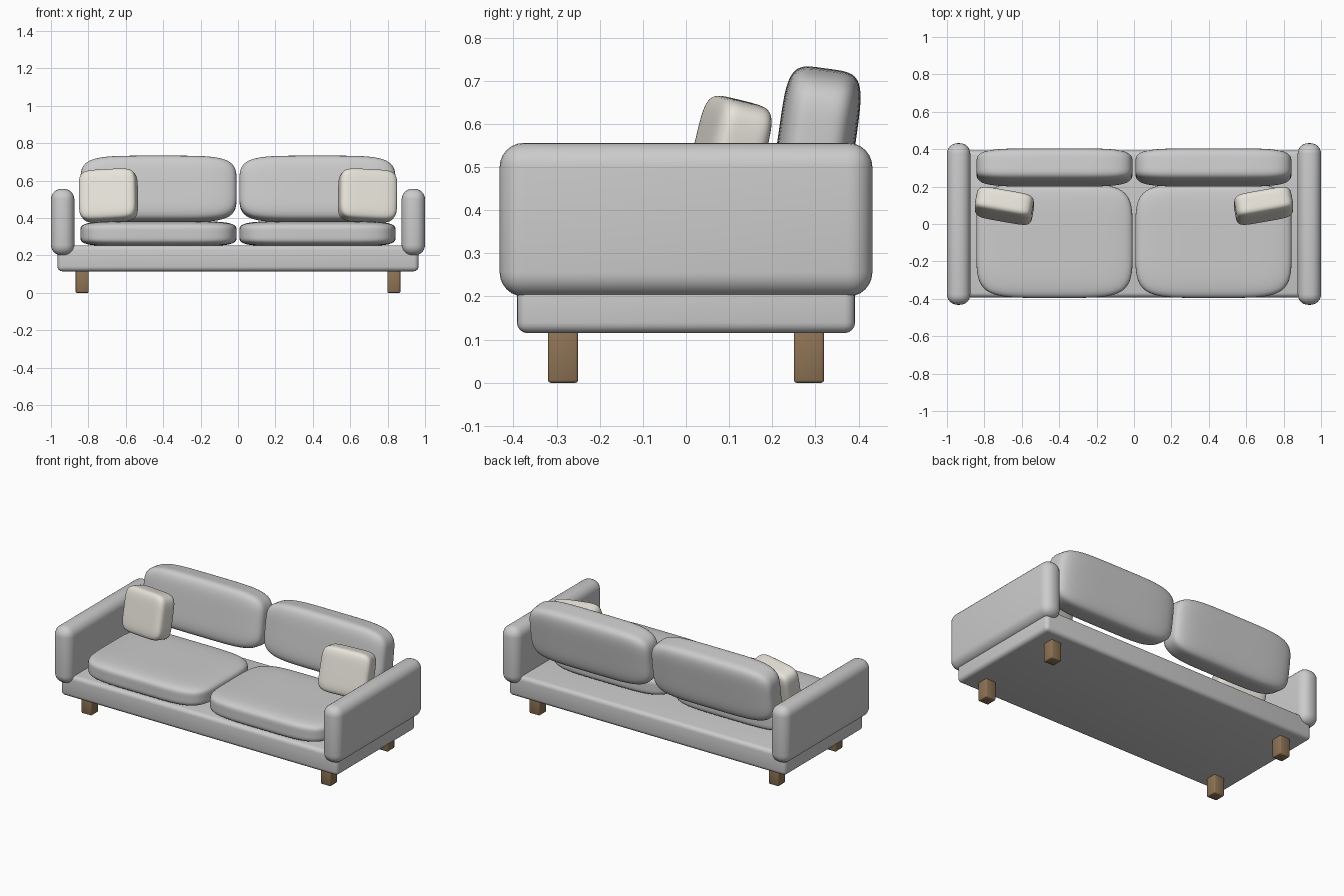
import bpy, bmesh
from math import radians

if "Cube" in bpy.data.objects:
    bpy.data.objects.remove(bpy.data.objects["Cube"])


def material(name, rgb):
    m = bpy.data.materials.new(name)
    m.diffuse_color = (*rgb, 1)
    m.use_nodes = True
    m.node_tree.nodes["Principled BSDF"].inputs["Base Color"].default_value = m.diffuse_color
    return m


def finish(bm, name, mat=None):
    me = bpy.data.meshes.new(name)
    bm.to_mesh(me)
    bm.free()
    ob = bpy.data.objects.new(name, me)
    bpy.context.collection.objects.link(ob)
    for p in me.polygons:
        p.use_smooth = True
    if mat:
        me.materials.append(mat)
    return ob


def rounded_box(name, lo, hi, radius, segments, mat=None):
    bm = bmesh.new()
    bmesh.ops.create_cube(bm, size=1)
    for v in bm.verts:
        v.co = [(a + b) / 2 + c * (b - a) for a, b, c in zip(lo, hi, v.co)]
    bmesh.ops.bevel(bm, geom=bm.edges[:], offset=radius, segments=segments,
                    profile=0.5, affect='EDGES', clamp_overlap=True)
    return finish(bm, name, mat)


def cushion(name, centre, half, power, rot=(0, 0, 0), mat=None):
    # soft pillow: subdivided cube pushed onto a superellipsoid
    bm = bmesh.new()
    bmesh.ops.create_cube(bm, size=2)
    bmesh.ops.subdivide_edges(bm, edges=bm.edges[:], cuts=19, use_grid_fill=True)
    for v in bm.verts:
        v.co /= sum(abs(c) ** power for c in v.co) ** (1 / power)
        v.co = [c * h for c, h in zip(v.co, half)]
    ob = finish(bm, name, mat)
    ob.location = centre
    ob.rotation_euler = [radians(a) for a in rot]
    return ob


wood = material("wood", (0.27, 0.17, 0.09))
cream = material("cream_fabric", (0.8, 0.77, 0.7))

# platform
rounded_box("base", (-0.965, -0.392, 0.115), (0.965, 0.392, 0.254), 0.025, 4)

for s, side in ((-1, "left"), (1, "right")):
    # armrests
    x0, x1 = sorted((s * 0.875, s * 1.0))
    rounded_box(side + "_arm", (x0, -0.432, 0.2), (x1, 0.432, 0.556), 0.056, 6)
    # legs
    x0, x1 = sorted((s * 0.798, s * 0.868))
    for y, end in ((-0.285, "front"), (0.285, "back")):
        rounded_box(f"{side}_{end}_leg", (x0, y - 0.035, 0), (x1, y + 0.035, 0.125),
                    0.006, 2, wood)
    # seat and back cushions
    cushion(side + "_seat_cushion", (s * 0.425, -0.09, 0.316), (0.418, 0.305, 0.068), 5)
    cushion(side + "_back_cushion", (s * 0.425, 0.302, 0.555), (0.418, 0.09, 0.175), 4.8,
            (-8, 0, 0))
    # throw pillow
    cushion(side + "_throw_pillow", (s * 0.693, 0.097, 0.52), (0.155, 0.066, 0.138), 5.5,
            (-13, s * 3, s * 10), cream)
